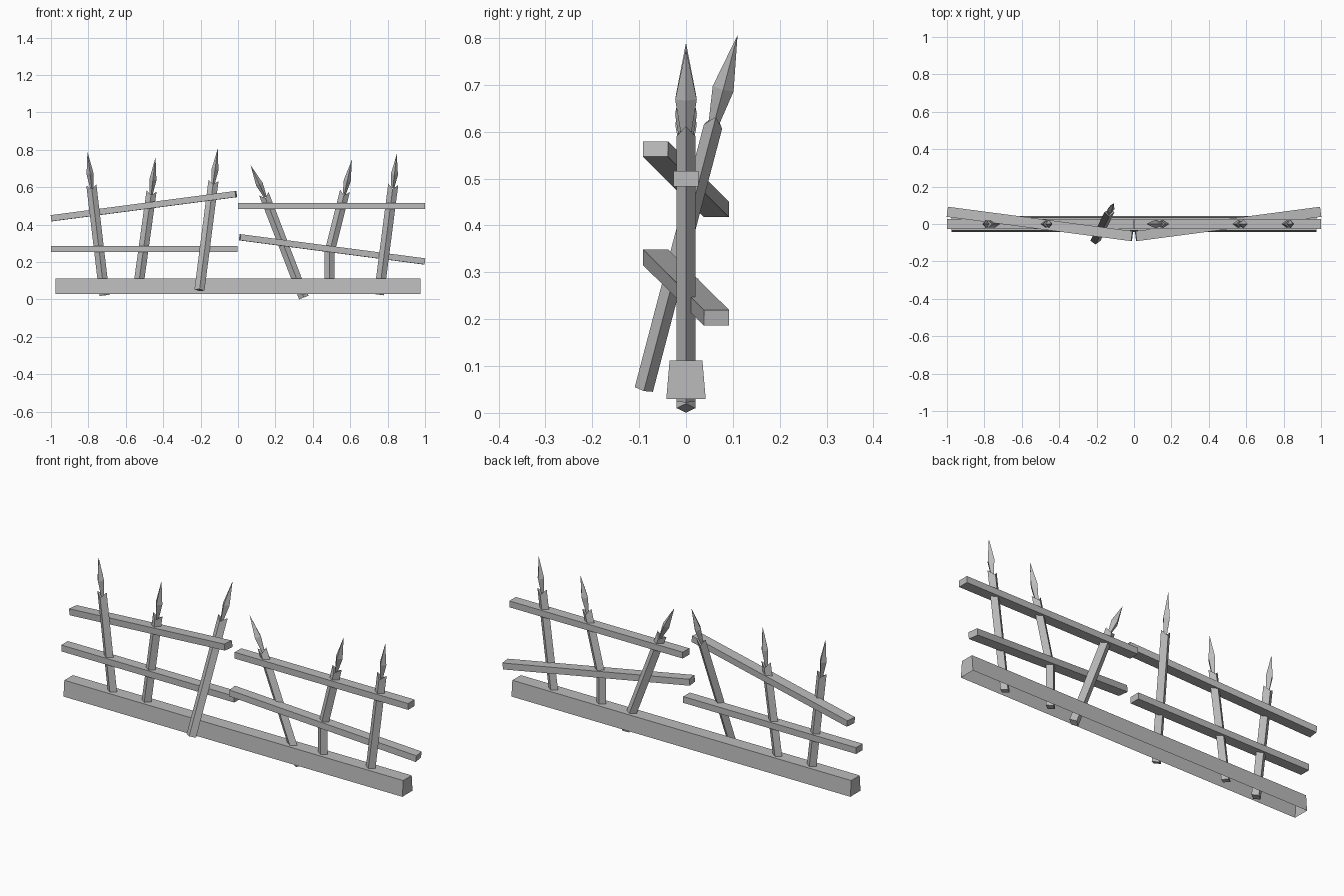
import bpy, bmesh, math
from mathutils import Vector

cube = bpy.data.objects.get("Cube")
if cube:
    bpy.data.objects.remove(cube, do_unlink=True)

iron = bpy.data.materials.new("weathered grey")
iron.use_nodes = True
iron.diffuse_color = (0.5, 0.5, 0.5, 1)
iron.node_tree.nodes["Principled BSDF"].inputs["Base Color"].default_value = (0.5, 0.5, 0.5, 1)


def finish(name, bm):
    bmesh.ops.recalc_face_normals(bm, faces=bm.faces)
    mesh = bpy.data.meshes.new(name)
    bm.to_mesh(mesh)
    bm.free()
    mesh.materials.append(iron)
    obj = bpy.data.objects.new(name, mesh)
    bpy.context.collection.objects.link(obj)
    return obj


def bridge(bm, lower, upper):
    for i in range(4):
        j = (i + 1) % 4
        bm.faces.new((lower[i], lower[j], upper[j], upper[i]))


def diamond(bm, center, direction, rx, ry, drop=0.0):
    """Ring of four corners across a direction; drop lowers the front and back corners."""
    d = direction.normalized()
    side = Vector((0, 1, 0)).cross(d).normalized()
    depth = d.cross(side)
    return [bm.verts.new(center + o) for o in
            (side * rx, depth * ry - d * drop, -side * rx, -depth * ry - d * drop)]


def post(name, points):
    """Diamond bar along the points, with a notched top."""
    bm = bmesh.new()
    rings = []
    for i, p in enumerate(points):
        d = points[min(i + 1, len(points) - 1)] - points[max(i - 1, 0)]
        last = i == len(points) - 1
        rings.append(diamond(bm, p, d, 0.027, 0.02, 0.025 if last else 0))
    for a, b in zip(rings, rings[1:]):
        bridge(bm, a, b)
    bm.faces.new(rings[0])
    d = (points[-1] - points[-2]).normalized()
    center = bm.verts.new(points[-1] - d * 0.025)
    for i in range(4):
        bm.faces.new((rings[-1][i], rings[-1][(i + 1) % 4], center))
    finish(name, bm)


def spear_tip(name, base, apex):
    """Four-sided blade, widest a third of the way up."""
    bm = bmesh.new()
    d = apex - base
    neck = diamond(bm, base - d * 0.12, d, 0.008, 0.011)
    wide = diamond(bm, base + d * 0.33, d, 0.019, 0.023)
    bridge(bm, neck, wide)
    bm.faces.new(neck)
    top = bm.verts.new(apex)
    for i in range(4):
        bm.faces.new((wide[i], wide[(i + 1) % 4], top))
    finish(name, bm)


def rail(name, start, end):
    """Rectangular bar between two points."""
    start, end = Vector(start), Vector(end)
    d = (end - start).normalized()
    bm = bmesh.new()
    side = Vector((0, 0, 1)).cross(d).normalized() * 0.027
    up = d.cross(side).normalized() * 0.0165
    ends = [[bm.verts.new(p + side * s + up * u)
             for s, u in ((-1, -1), (1, -1), (1, 1), (-1, 1))] for p in (start, end)]
    bridge(bm, *ends)
    for ring in ends:
        bm.faces.new(ring)
    finish(name, bm)


# Tapered base beam, open underneath
bm = bmesh.new()
bottom, top = [[bm.verts.new((x * 0.977, y * w, z))
                for x, y in ((-1, -1), (1, -1), (1, 1), (-1, 1))]
               for w, z in ((0.042, 0.03), (0.035, 0.112))]
bridge(bm, bottom, top)
bm.faces.new(top)
finish("base_beam", bm)

# Cross rails, two of them knocked askew
rail("upper_right_rail", (-0.996, 0.065, 0.434), (-0.01, -0.065, 0.563))
rail("lower_right_rail", (-1, 0, 0.27), (-0.003, 0, 0.27))
rail("upper_left_rail", (0.0, 0, 0.5), (1, 0, 0.5))
rail("lower_left_rail", (0.01, -0.065, 0.332), (0.996, 0.065, 0.203))

# Leaning posts: path points, then the blade apex
pickets = [
    ((-0.714, 0, 0.021), (-0.784, 0, 0.612), (-0.805, 0, 0.79)),
    ((-0.537, 0, 0.04), (-0.462, 0, 0.58), (-0.441, 0, 0.76)),
    ((-0.206, -0.09, 0.05), (-0.131, 0.064, 0.635), (-0.108, 0.11, 0.806)),
    ((0.352, 0, 0.01), (0.138, 0, 0.565), (0.067, 0, 0.718)),
    ((0.489, 0, 0.04), (0.489, 0, 0.25), (0.572, 0, 0.58), (0.609, 0, 0.747)),
    ((0.754, 0, 0.025), (0.83, 0, 0.615), (0.849, 0, 0.777)),
]
for n, path in enumerate(pickets, 1):
    *body, apex = [Vector(p) for p in path]
    post(f"post_{n}", body)
    spear_tip(f"spear_tip_{n}", body[-1], apex)
